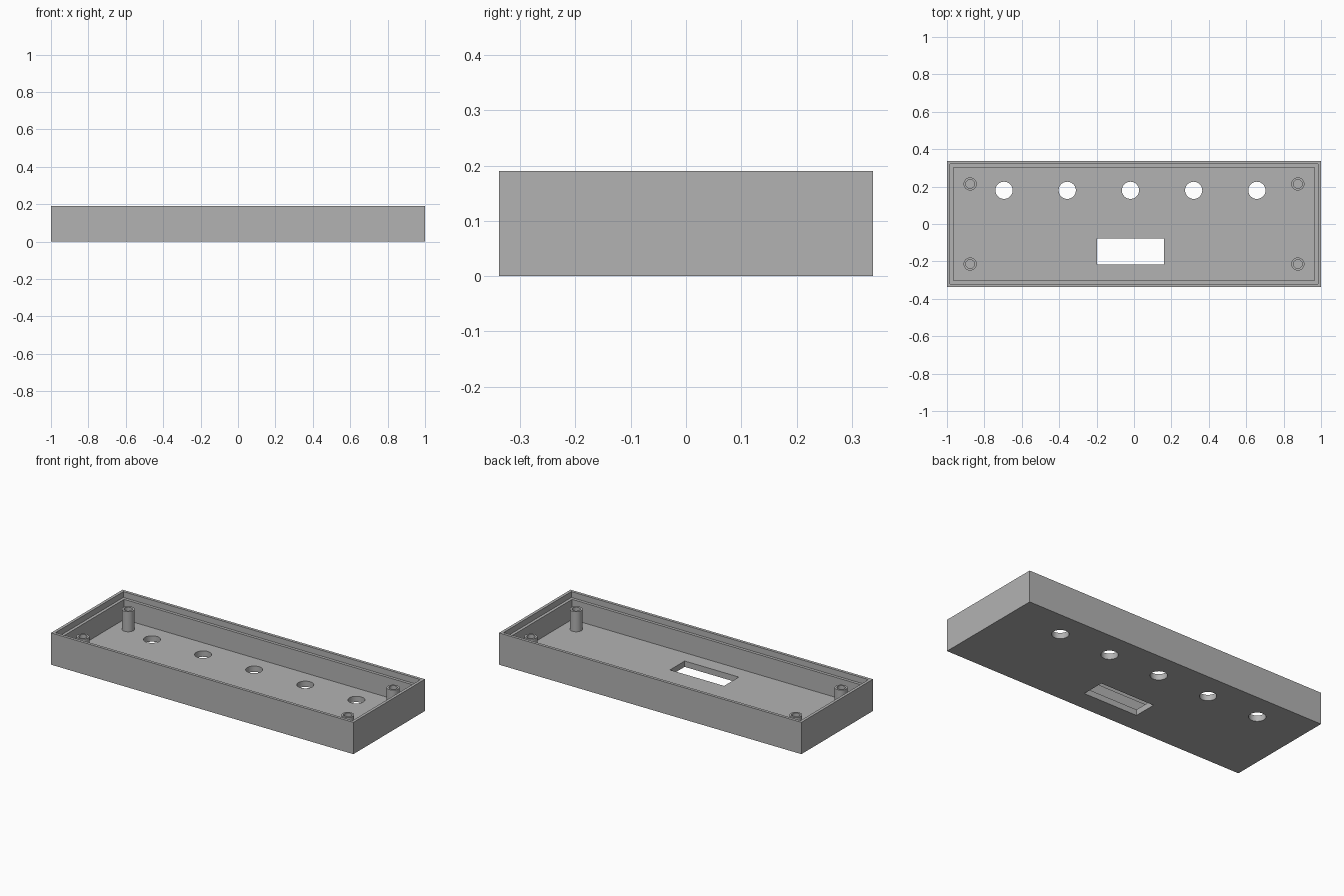
import bpy

# Remove the default object
default = bpy.data.objects.get("Cube")
if default:
    bpy.data.objects.remove(default, do_unlink=True)

LENGTH, WIDTH, HEIGHT = 2.0, 0.676, 0.19
WALL = 0.035
LEDGE_Z = 0.155

grey = bpy.data.materials.new("plain grey")
grey.use_nodes = True
colour = (0.45, 0.45, 0.45, 1)
grey.diffuse_color = colour
grey.node_tree.nodes["Principled BSDF"].inputs["Base Color"].default_value = colour


def box(name, x0, x1, y0, y1, z0, z1):
    centre = ((x0 + x1) / 2, (y0 + y1) / 2, (z0 + z1) / 2)
    bpy.ops.mesh.primitive_cube_add(size=1, location=centre)
    ob = bpy.context.object
    ob.name = name
    ob.scale = (x1 - x0, y1 - y0, z1 - z0)
    bpy.ops.object.transform_apply(location=True, rotation=False, scale=True)
    ob.data.materials.append(grey)
    return ob


def centred_box(name, inset, z0, z1):
    x, y = LENGTH / 2 - inset, WIDTH / 2 - inset
    return box(name, -x, x, -y, y, z0, z1)


def cylinder(name, x, y, radius, z0, z1):
    bpy.ops.mesh.primitive_cylinder_add(
        vertices=48, radius=radius, depth=z1 - z0, location=(x, y, (z0 + z1) / 2))
    ob = bpy.context.object
    ob.name = name
    ob.data.materials.append(grey)
    return ob


def cut(target, cutters):
    """Subtract each cutter from the target, then discard the cutter."""
    for cutter in cutters:
        cutter.hide_render = True
        mod = target.modifiers.new("cut", 'BOOLEAN')
        mod.operation = 'DIFFERENCE'
        mod.solver = 'EXACT'
        mod.object = cutter
        bpy.context.view_layer.objects.active = target
        bpy.ops.object.modifier_apply(modifier=mod.name)
        bpy.data.objects.remove(cutter, do_unlink=True)


def smooth(ob):
    bpy.ops.object.select_all(action='DESELECT')
    ob.select_set(True)
    bpy.context.view_layer.objects.active = ob
    bpy.ops.object.shade_smooth_by_angle()


# Open tray with a stepped rim
tray = centred_box("tray", 0, 0, HEIGHT)
cutters = [
    centred_box("cavity_cutter", WALL, WALL, HEIGHT + 0.1),
    centred_box("rim_cutter", WALL / 2, LEDGE_Z, HEIGHT + 0.1),
    box("window_cutter", -0.198, 0.16, -0.216, -0.077, -0.1, 0.1),
]
# Row of five round holes in the floor
for i in range(5):
    cutters.append(cylinder("hole_cutter", -0.695 + 0.338 * i, 0.18, 0.046, -0.1, 0.1))
cut(tray, cutters)
smooth(tray)

# Hollow screw posts in the corners
for side, sx in (("right", -1), ("left", 1)):
    for end, sy in (("front", -1), ("back", 1)):
        x, y = sx * 0.876, sy * 0.214
        post = cylinder(f"{end}_{side}_post", x, y, 0.035, WALL - 0.005, LEDGE_Z)
        cut(post, [cylinder("bore_cutter", x, y, 0.023, WALL, HEIGHT)])
        smooth(post)
